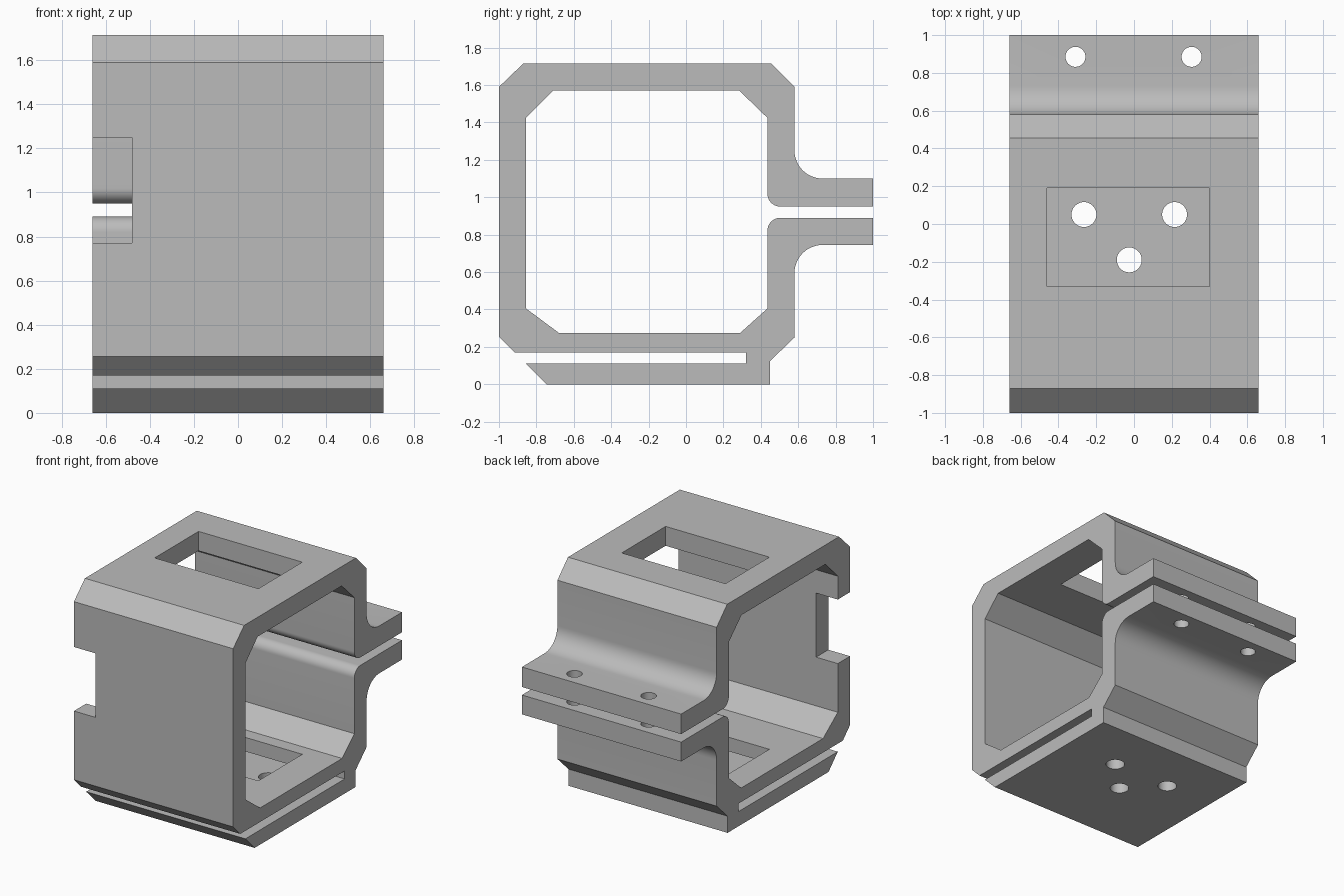
import bpy
import bmesh
from math import cos, sin, radians
from mathutils import Matrix

cube = bpy.data.objects.get("Cube")
if cube:
    bpy.data.objects.remove(cube, do_unlink=True)

HALF_WIDTH = 0.66

grey = bpy.data.materials.new("plain grey")
grey.use_nodes = True
colour = (0.5, 0.5, 0.5, 1)
grey.diffuse_color = colour
grey.node_tree.nodes["Principled BSDF"].inputs["Base Color"].default_value = colour


def make_object(name, bm):
    bmesh.ops.recalc_face_normals(bm, faces=bm.faces)
    mesh = bpy.data.meshes.new(name)
    bm.to_mesh(mesh)
    bm.free()
    mesh.materials.append(grey)
    obj = bpy.data.objects.new(name, mesh)
    bpy.context.collection.objects.link(obj)
    return obj


def arc(y, z, radius, start, end, steps=12):
    angles = [radians(start + (end - start) * i / steps) for i in range(steps + 1)]
    return [(y + radius * cos(a), z + radius * sin(a)) for a in angles]


def box_cutter(name, low, high):
    bm = bmesh.new()
    size = [h - l for l, h in zip(low, high)]
    centre = [(l + h) / 2 for l, h in zip(low, high)]
    bmesh.ops.create_cube(bm, size=1, matrix=Matrix.Translation(centre) @ Matrix.Diagonal((*size, 1)))
    return make_object(name, bm)


def hole_cutter(name, x, y, radius, low, high):
    bm = bmesh.new()
    bmesh.ops.create_cone(bm, cap_ends=True, segments=40, radius1=radius, radius2=radius,
                          depth=high - low, matrix=Matrix.Translation((x, y, (low + high) / 2)))
    return make_object(name, bm)


# Side profile (y, z): outer shell, mounting foot with slot, clamp flanges, inner bore
profile = [(1, 1.1)]
profile += arc(0.73, 1.25, 0.15, 270, 180)
profile += [(0.58, 1.59), (0.455, 1.715), (-0.87, 1.715), (-1, 1.59), (-1, 0.255), (-0.915, 0.17)]
profile += [(0.32, 0.17), (0.32, 0.11), (-0.855, 0.11), (-0.745, 0), (0.45, 0), (0.45, 0.125), (0.58, 0.25)]
profile += arc(0.73, 0.595, 0.15, 180, 90)
profile += [(1, 0.745), (1, 0.89)]
profile += arc(0.505, 0.82, 0.07, 90, 180)
profile += [(0.435, 0.405), (0.29, 0.275), (-0.68, 0.275), (-0.855, 0.405)]
profile += [(-0.855, 1.425), (-0.71, 1.57), (0.285, 1.57), (0.435, 1.425)]
profile += arc(0.505, 1.02, 0.07, 180, 270)
profile += [(1, 0.95)]

# Extrude the profile across the width
bm = bmesh.new()
face = bm.faces.new([bm.verts.new((-HALF_WIDTH, y, z)) for y, z in profile])
extruded = bmesh.ops.extrude_face_region(bm, geom=[face], use_keep_orig=True)
moved = [g for g in extruded["geom"] if isinstance(g, bmesh.types.BMVert)]
bmesh.ops.translate(bm, vec=(2 * HALF_WIDTH, 0, 0), verts=moved)
bracket = make_object("clamp_bracket", bm)

# Window through roof and floor, and the notch in the front wall
cutters = [
    box_cutter("window_cutter", (-0.46, -0.33, 0.14), (0.4, 0.19, 1.9)),
    box_cutter("notch_cutter", (-0.8, -1.1, 0.77), (-0.48, -0.8, 1.25)),
]
# Screw holes in the foot and bolt holes in the flanges
for x, y in [(-0.265, 0.05), (0.215, 0.05), (-0.025, -0.19)]:
    cutters.append(hole_cutter("foot_hole_cutter", x, y, 0.066, -0.1, 0.14))
for x in (-0.31, 0.305):
    cutters.append(hole_cutter("flange_hole_cutter", x, 0.885, 0.053, 0.6, 1.2))

bpy.ops.object.select_all(action="DESELECT")
bracket.select_set(True)
bpy.context.view_layer.objects.active = bracket
for cutter in cutters:
    mod = bracket.modifiers.new("cut", "BOOLEAN")
    mod.operation = "DIFFERENCE"
    mod.solver = "EXACT"
    mod.object = cutter
    bpy.ops.object.modifier_apply(modifier=mod.name)
    bpy.data.objects.remove(cutter, do_unlink=True)

bpy.ops.object.shade_smooth_by_angle(angle=radians(25))
